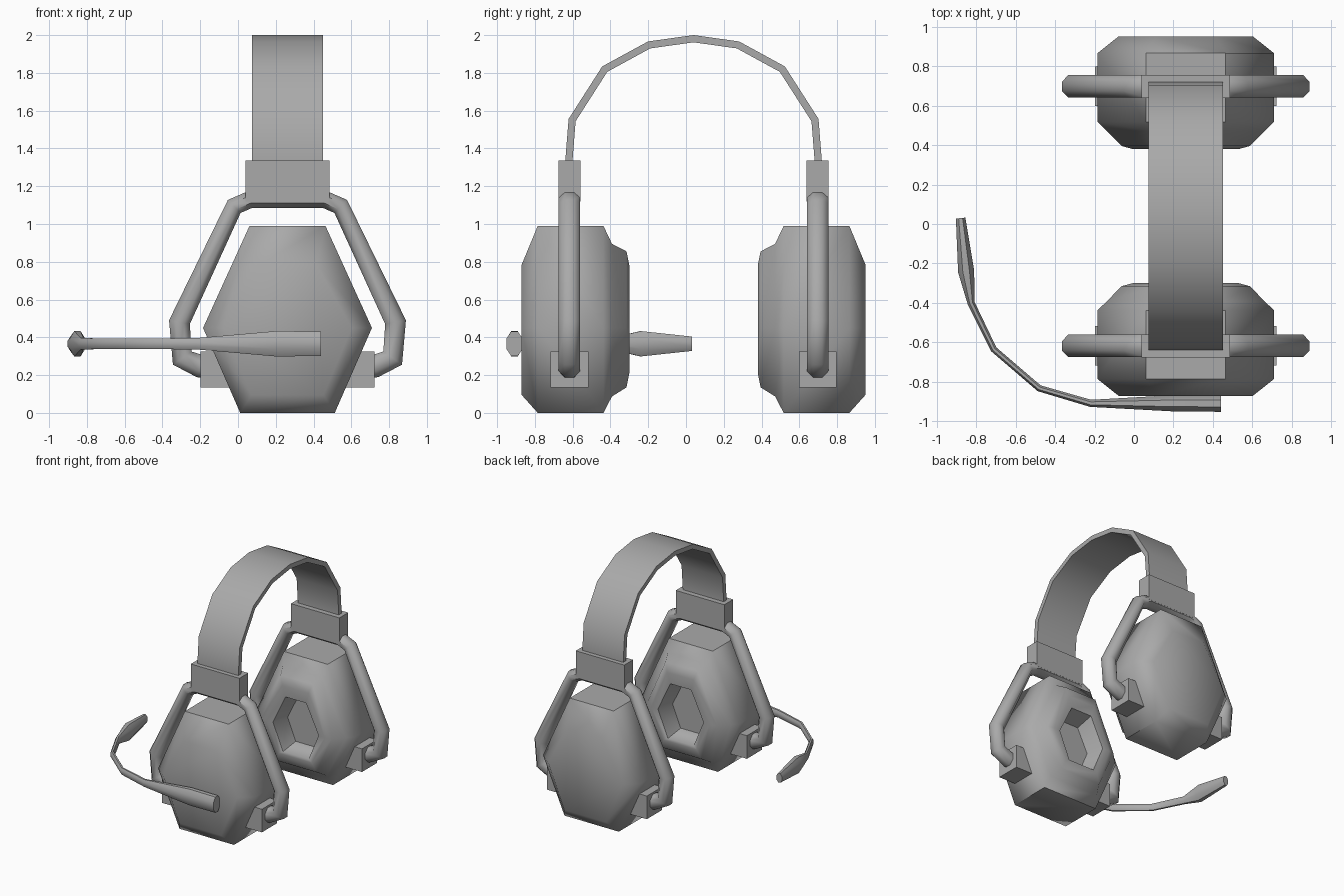
import bpy, bmesh, math
from mathutils import Vector

CX, CY = 0.262, 0.04          # centre of the headset without its boom

cube = bpy.data.objects.get("Cube")
if cube:
    bpy.data.objects.remove(cube)

grey = bpy.data.materials.new("mid grey")
grey.use_nodes = True
colour = (0.4, 0.4, 0.4, 1)
grey.diffuse_color = colour
grey.node_tree.nodes["Principled BSDF"].inputs["Base Color"].default_value = colour


def loft(name, rings, angle=50):
    """Skin a list of equal-sized rings and cap both ends."""
    bm = bmesh.new()
    loops = [[bm.verts.new(p) for p in ring] for ring in rings]
    n = len(loops[0])
    for a, b in zip(loops, loops[1:]):
        for i in range(n):
            j = (i + 1) % n
            bm.faces.new((a[i], a[j], b[j], b[i]))
    bm.faces.new(loops[0])
    bm.faces.new(loops[-1])
    bmesh.ops.recalc_face_normals(bm, faces=bm.faces)
    for f in bm.faces:
        f.smooth = True
    mesh = bpy.data.meshes.new(name)
    bm.to_mesh(mesh)
    bm.free()
    mesh.set_sharp_from_angle(angle=math.radians(angle))
    mesh.materials.append(grey)
    obj = bpy.data.objects.new(name, mesh)
    bpy.context.collection.objects.link(obj)
    return obj


BOX = [(1, 1), (-1, 1), (-1, -1), (1, -1)]
R8 = 1 / math.cos(math.pi / 8)
ROUND = [(R8 * math.cos((k + 0.5) * math.pi / 4), R8 * math.sin((k + 0.5) * math.pi / 4))
         for k in range(8)]


def sweep(name, path, sizes, up, section, angle=50):
    """Sweep a section along a planar path with mitred corners."""
    pts = [Vector(p) for p in path]
    up = Vector(up)
    rings = []
    for i, p in enumerate(pts):
        t1 = (p - pts[i - 1]).normalized() if i else (pts[1] - p).normalized()
        t2 = (pts[i + 1] - p).normalized() if i < len(pts) - 1 else t1
        t = (t1 + t2).normalized()
        side = up.cross(t) / max(t.dot(t1), 0.5)
        a, b = sizes[i]
        rings.append([p + side * a * u + up * b * v for u, v in section])
    return loft(name, rings, angle)


def hexagon(y, half, top, bottom, mid=0.45):
    """Six-sided cup outline, narrower at the top than at the bottom."""
    outline = [(-0.45, top), (0.45, top), (1, mid), (0.56, bottom), (-0.56, bottom), (-1, mid)]
    return [(CX + half * u, y, z) for u, z in outline]


# Cup from outer face, over the shell and cushion, down into the ear opening
CUP = [(0.91, 0.34, 0.785, 0.095), (0.825, 0.447, 0.99, 0), (0.477, 0.447, 0.99, 0),
       (0.432, 0.40, 0.895, 0.087), (0.355, 0.325, 0.855, 0.135), (0.34, 0.27, 0.78, 0.21),
       (0.345, 0.21, 0.69, 0.23), (0.48, 0.17, 0.64, 0.27)]

# Half of the yoke, from the pivot up to the top bar: x, z, half thickness
YOKE = [(-0.14, 0.235, 0.057), (-0.2, 0.247, 0.06), (-0.295, 0.29, 0.052),
        (-0.31, 0.48, 0.054), (-0.02, 1.093, 0.045), (0.065, 1.13, 0.045)]
full_yoke = YOKE + [(2 * CX - x, z, r) for x, z, r in reversed(YOKE)]

for label, s in (("front", -1), ("back", 1)):
    loft(label + "_ear_cup", [hexagon(CY + s * d, h, t, b) for d, h, t, b in CUP], 60)

    y = CY + s * 0.657
    sweep(label + "_yoke", [(x, y, z) for x, z, r in full_yoke],
          [(r, 0.057) for x, z, r in full_yoke], (0, 1, 0), ROUND)

    # Pivot blocks joining the yoke to the cup
    for side, m in (("right", -1), ("left", 1)):
        sweep(f"{label}_{side}_pivot", [(CX + m * d, y, 0.23) for d in (0.46, 0.26)],
              [(0.096, 0.1)] * 2, (0, 1, 0), BOX, 30)

    # Slider block holding the end of the headband
    sweep(label + "_slider", [(CX, y, 1.12), (CX, y, 1.335)],
          [(0.223, 0.058)] * 2, (0, 1, 0), BOX, 30)

# Headband arch: distance from centre and height
ARCH = [(0.657, 1.27), (0.66, 1.335), (0.643, 1.55), (0.47, 1.82), (0.235, 1.948)]
band = ([(CX, CY - d, z) for d, z in ARCH] + [(CX, CY, 1.981)]
        + [(CX, CY + d, z) for d, z in reversed(ARCH)])
sweep("headband", band, [(0.019, 0.188)] * len(band), (1, 0, 0), BOX)

# Microphone boom: x, y, half width, half height
BOOM = [(0.44, -0.908, 0.043, 0.065), (0.2, -0.908, 0.041, 0.067),
        (-0.22, -0.908, 0.018, 0.03), (-0.48, -0.832, 0.016, 0.028),
        (-0.71, -0.635, 0.016, 0.028), (-0.825, -0.40, 0.018, 0.03),
        (-0.85, -0.24, 0.041, 0.067), (-0.878, 0.03, 0.024, 0.038)]
sweep("microphone_boom", [(x, y, 0.366) for x, y, a, b in BOOM],
      [(a, b) for x, y, a, b in BOOM], (0, 0, 1), ROUND)
